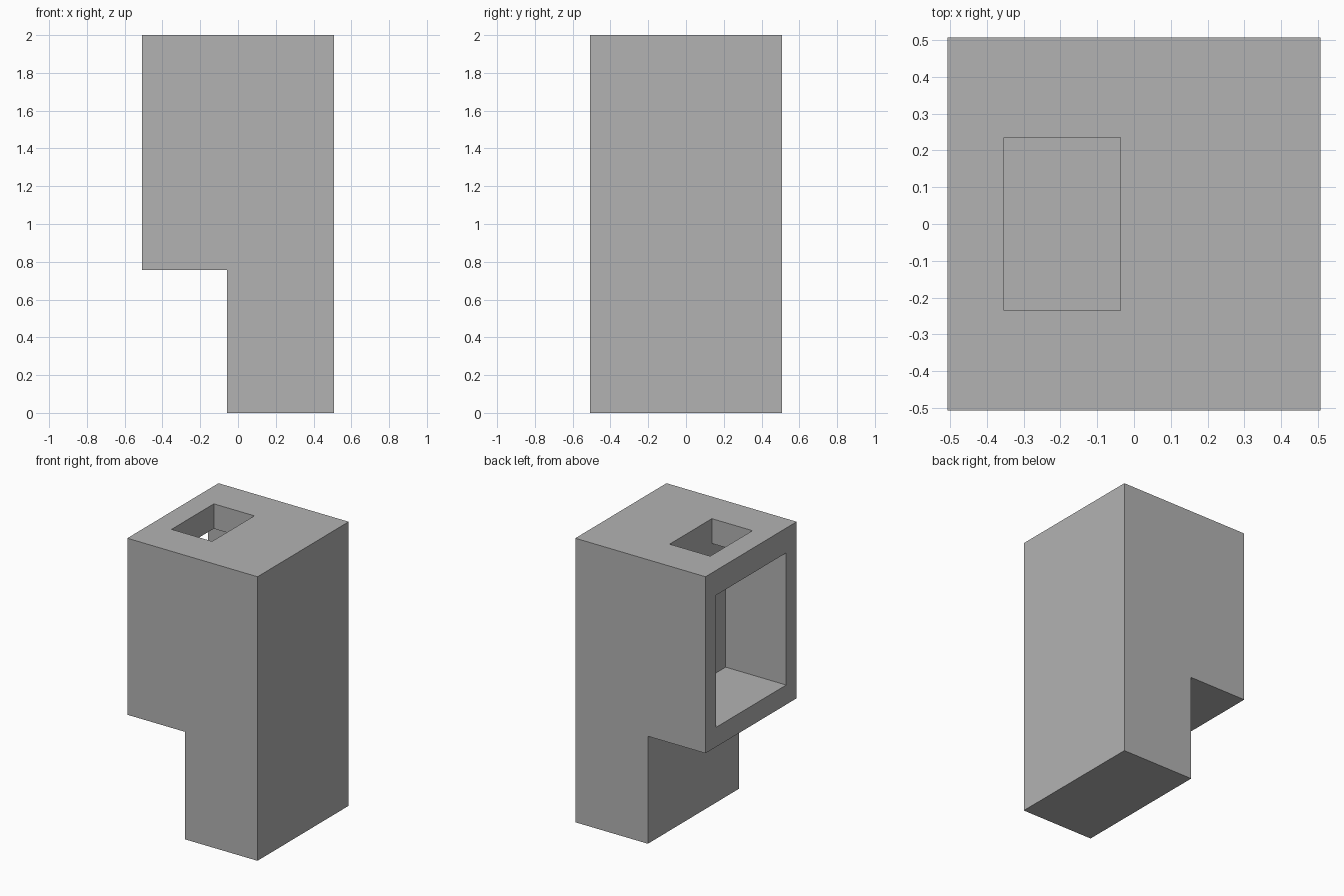
import bpy
import bmesh

default = bpy.data.objects.get("Cube")
if default:
    bpy.data.objects.remove(default, do_unlink=True)

HALF = 0.507      # half width and half depth of the body
STEP_X = -0.058   # inner side of the lower notch
STEP_Z = 0.757    # underside of the overhang

grey = bpy.data.materials.new("plain_grey")
grey.use_nodes = True
colour = (0.45, 0.45, 0.45, 1)
grey.diffuse_color = colour
grey.node_tree.nodes["Principled BSDF"].inputs["Base Color"].default_value = colour


def prism(name, profile, y0, y1):
    """Extrude an x-z profile along y."""
    bm = bmesh.new()
    face = bm.faces.new([bm.verts.new((x, y0, z)) for x, z in profile])
    result = bmesh.ops.extrude_face_region(bm, geom=[face])
    moved = [v for v in result["geom"] if isinstance(v, bmesh.types.BMVert)]
    bmesh.ops.translate(bm, verts=moved, vec=(0, y1 - y0, 0))
    bmesh.ops.recalc_face_normals(bm, faces=bm.faces)
    mesh = bpy.data.meshes.new(name)
    bm.to_mesh(mesh)
    bm.free()
    mesh.materials.append(grey)
    obj = bpy.data.objects.new(name, mesh)
    bpy.context.collection.objects.link(obj)
    return obj


def cut_box(target, name, x0, x1, half_y, z0, z1):
    """Subtract a box that is symmetric in y."""
    cutter = prism(name, [(x0, z0), (x1, z0), (x1, z1), (x0, z1)], -half_y, half_y)
    cutter.hide_render = True
    mod = target.modifiers.new(name, "BOOLEAN")
    mod.operation = "DIFFERENCE"
    mod.solver = "EXACT"
    mod.object = cutter
    bpy.context.view_layer.objects.active = target
    bpy.ops.object.modifier_apply(modifier=mod.name)
    bpy.data.objects.remove(cutter, do_unlink=True)


# Stepped body: wide top overhanging a narrower foot
body = prism("stepped_body", [(STEP_X, 0), (HALF, 0), (HALF, 2), (-HALF, 2),
                              (-HALF, STEP_Z), (STEP_X, STEP_Z)], -HALF, HALF)

# Deep pocket in the side above the notch
cut_box(body, "side_pocket", -0.7, -0.036, 0.39, 0.895, 1.825)

# Slot through the top into the pocket
cut_box(body, "top_slot", -0.353, -0.037, 0.235, 1.5, 2.2)
